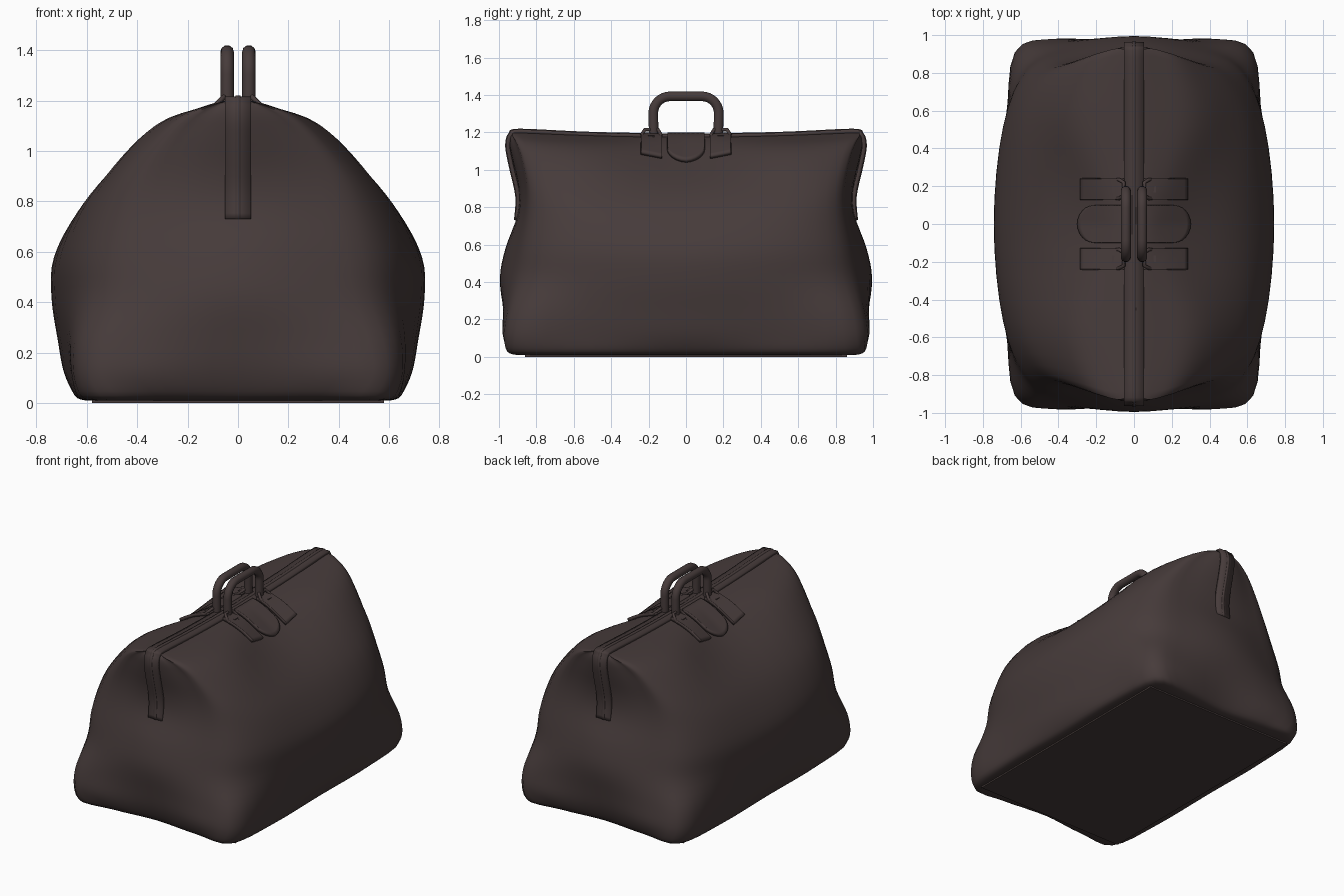
import bpy, bmesh, math
from mathutils import Vector
from mathutils.bvhtree import BVHTree

if "Cube" in bpy.data.objects:
    bpy.data.objects.remove(bpy.data.objects["Cube"])

leather = bpy.data.materials.new("dark brown leather")
leather.diffuse_color = (0.062, 0.044, 0.043, 1)
leather.use_nodes = True
leather.node_tree.nodes["Principled BSDF"].inputs["Base Color"].default_value = leather.diffuse_color


def add_object(name, bm, angle=40):
    bmesh.ops.recalc_face_normals(bm, faces=bm.faces[:])
    me = bpy.data.meshes.new(name)
    bm.to_mesh(me)
    bm.free()
    me.materials.append(leather)
    ob = bpy.data.objects.new(name, me)
    bpy.context.collection.objects.link(ob)
    bpy.ops.object.select_all(action='DESELECT')
    ob.select_set(True)
    bpy.context.view_layer.objects.active = ob
    bpy.ops.object.shade_smooth_by_angle(angle=math.radians(angle))
    return ob


def spline(pts, n, closed=False):
    """Smooth curve through the points."""
    m, out = len(pts), []
    get = (lambda i: pts[i % m]) if closed else (lambda i: pts[max(0, min(m - 1, i))])
    for i in range(m if closed else m - 1):
        a, b, c, d = (get(i + k) for k in (-1, 0, 1, 2))
        for k in range(n):
            t = k / n
            out.append(0.5 * (2 * b + (c - a) * t + (2 * a - 5 * b + 4 * c - d) * t * t
                              + (3 * b - a - 3 * c + d) * t ** 3))
    if not closed:
        out.append(pts[-1].copy())
    return out


def loft(bm, rows, closed, caps=False):
    vs = [[bm.verts.new(p) for p in r] for r in rows]
    n = len(vs[0])
    for r, s in zip(vs, vs[1:]):
        for j in range(n if closed else n - 1):
            k = (j + 1) % n
            bm.faces.new((r[j], r[k], s[k], s[j]))
    if caps:
        bm.faces.new(vs[0][::-1])
        bm.faces.new(vs[-1])


# Bag body: quarter outline at each height, mirrored to full rings
# z, end middle y, end bulge (x, y), corner (x, y), side x at y=.52, side middle x
levels = [
    (0.01, .86, .30, .87, .55, .88, .60, .60),
    (0.03, .91, .33, .94, .595, .92, .645, .645),
    (0.12, .95, .40, .98, .63, .91, .665, .69),
    (0.25, .975, .38, .97, .62, .89, .68, .715),
    (0.42, .995, .33, .95, .57, .84, .69, .74),
    (0.58, .965, .30, .92, .55, .82, .685, .73),
    (0.76, .90, .28, .875, .50, .80, .62, .635),
    (0.90, .895, .26, .865, .44, .80, .525, .50),
    (1.05, .93, .20, .89, .32, .83, .39, .28),
    (1.13, .945, .13, .915, .22, .86, .27, .16),
    (1.17, .94, .06, .925, .10, .89, .12, .09),
    (1.185, .91, .02, .90, .03, .88, .035, .035)]
rings = []
for z, yc, bx, by, cx, cy, dx, ex in levels:
    q = [(0, yc), (bx, by), (cx, cy), (dx, .52), (ex, 0)]
    half = q + [(x, -y) for x, y in q[-2::-1]]
    full = half + [(-x, y) for x, y in half[-2:0:-1]]
    rings.append(spline([Vector((x, y, z)) for x, y in full], 4, True))
columns = [spline([r[j] for r in rings], 4) for j in range(len(rings[0]))]
for col in columns:
    for p in col:  # the top edge rises towards both ends
        p.z += (0.028 * (p.y / .93) ** 2 - 0.008) * (p.z / 1.2) ** 4
bm = bmesh.new()
loft(bm, [[c[i] for c in columns] for i in range(len(columns[0]))], True, True)
bmesh.ops.recalc_face_normals(bm, faces=bm.faces[:])
tree = BVHTree.FromBMesh(bm)
add_object("bag_body", bm, 60)

# Base panel
bm = bmesh.new()
bmesh.ops.create_cube(bm, size=1)
bmesh.ops.scale(bm, vec=(1.16, 1.72, .014), verts=bm.verts[:])
bmesh.ops.translate(bm, vec=(0, 0, .007), verts=bm.verts[:])
add_object("base_panel", bm)

# Closing strap over the top and down both ends
side = [(.905, .73), (.898, .86), (.935, 1.03), (.952, 1.13), (.935, 1.19), (.88, 1.205), (.5, 1.188)]
path = side + [(0, 1.18)] + [(-y, z) for y, z in side[::-1]]
path = spline([Vector((0, y, z)) for y, z in path], 4)
for half_w, thick, name in ((.052, .022, "closing_strap"), (.01, .03, "strap_seam")):
    bm = bmesh.new()
    loft(bm, [[p + Vector((s * half_w, 0, 0)) for s in (-1, 1)] for p in path], False)
    mod = add_object(name, bm).modifiers.new("thickness", 'SOLIDIFY')
    mod.thickness, mod.offset = thick, 0


def surface_z(x, y):
    hit = tree.ray_cast(Vector((x, y, 3)), Vector((0, 0, -1)))[0]
    return hit.z


def plate(name, sx, x0, x1, yc, hw, rounded):
    """Leather patch lying on the top of the bag."""
    bm = bmesh.new()
    rows = []
    for i in range(13):
        row = []
        for j in range(13):
            v = -math.cos(math.pi * j / 12)
            end = x1 - rounded * (1 - math.sqrt(max(0, 1 - v * v)))
            x, y = sx * (x0 + (end - x0) * i / 12), yc + v * hw
            row.append(Vector((x, y, surface_z(x, y) + .012)))
        rows.append(row)
    loft(bm, rows, False)
    bmesh.ops.recalc_face_normals(bm, faces=bm.faces[:])
    mod = add_object(name, bm).modifiers.new("thickness", 'SOLIDIFY')
    mod.thickness, mod.offset = .022, 0


def tube(name, pts, r, closed=False):
    cu = bpy.data.curves.new(name, 'CURVE')
    cu.dimensions, cu.bevel_depth, cu.bevel_resolution = '3D', r, 3
    cu.use_fill_caps = True
    sp = cu.splines.new('POLY')
    sp.points.add(len(pts) - 1)
    for p, co in zip(sp.points, pts):
        p.co = (*co, 1)
    sp.use_cyclic_u = closed
    cu.materials.append(leather)
    ob = bpy.data.objects.new(name, cu)
    bpy.context.collection.objects.link(ob)


for sx, tag in ((1, "right"), (-1, "left")):
    # Handle arch with rounded shoulders
    arc = [(.085 + .09 * math.cos(a), 1.303 + .09 * math.sin(a))
           for a in (math.pi / 2 * k / 8 for k in range(9))]
    arch = [(.172, 1.16)] + arc
    arch += [(-y, z) for y, z in arch[::-1]]
    tube("handle_" + tag, [(sx * .043, y, z) for y, z in arch], .027)
    # Middle flap under the handle
    plate("middle_flap_" + tag, sx, .04, .295, 0, .10, .09)
    for sy, end in ((1, "back"), (-1, "front")):
        yc = sy * .185
        # Handle tab and its loop
        plate(f"handle_tab_{tag}_{end}", sx, .05, .28, yc, .056, 0)
        ring = [(.055, -.035, 1.215), (.055, .035, 1.215), (.08, .05, 1.19), (.125, .045, 1.145),
                (.125, -.045, 1.145), (.08, -.05, 1.19)]
        tube(f"handle_loop_{tag}_{end}", [(sx * x, yc + y, z) for x, y, z in ring], .01, True)
        # Small keeper block
        bm = bmesh.new()
        bmesh.ops.create_cube(bm, size=1)
        bmesh.ops.scale(bm, vec=(.05, .05, .04), verts=bm.verts[:])
        bmesh.ops.bevel(bm, geom=bm.edges[:], offset=.008, segments=2, affect='EDGES')
        bmesh.ops.translate(bm, vec=(sx * .10, yc, 1.165), verts=bm.verts[:])
        add_object(f"loop_keeper_{tag}_{end}", bm)
